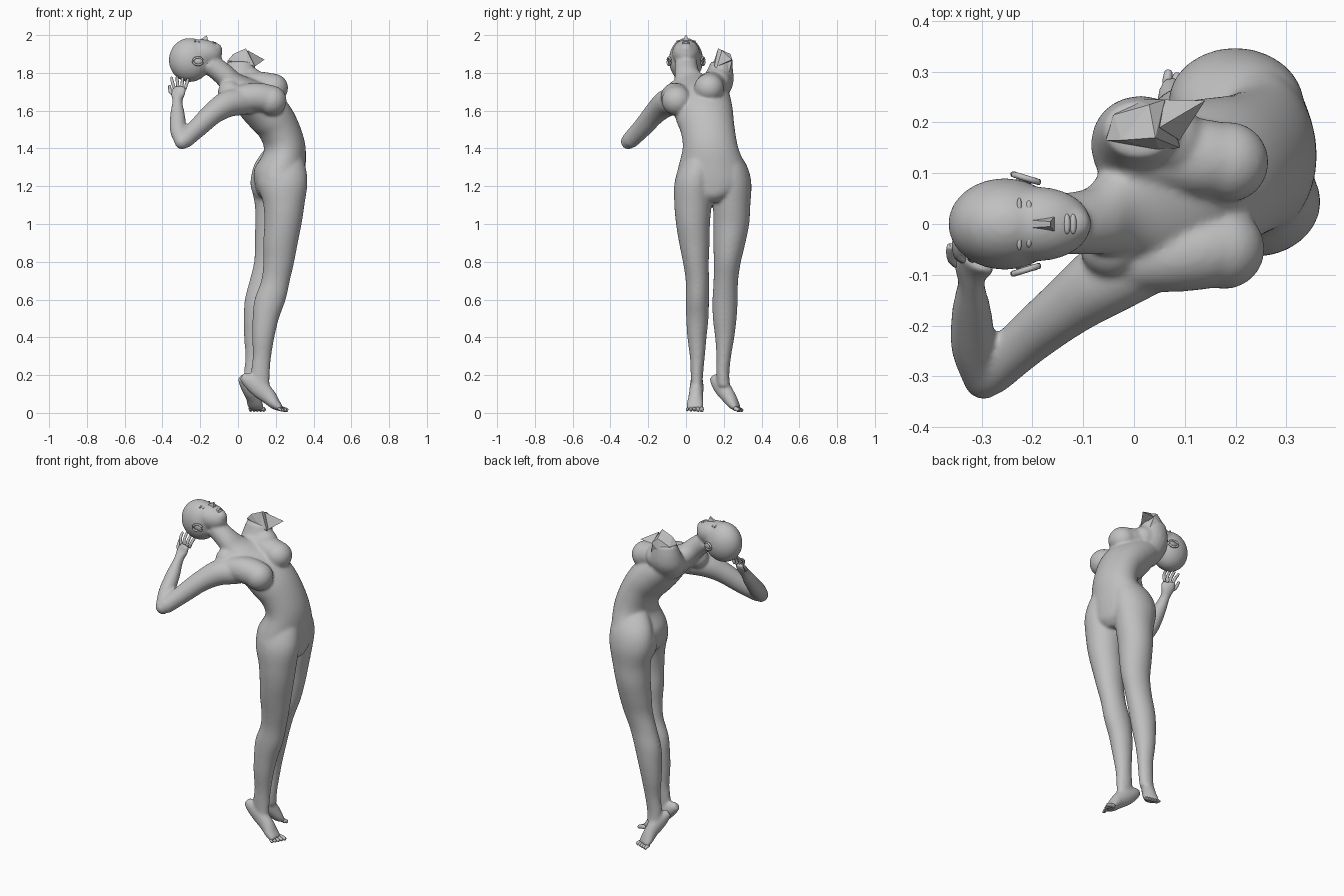
import bpy, bmesh, math
from mathutils import Vector, Matrix

grey = bpy.data.materials.new("stone_grey")
grey.diffuse_color = (0.53, 0.53, 0.53, 1)


def catmull(p, q, r, s, t):
    return [0.5 * (2 * b + (c - a) * t + (2 * a - 5 * b + 4 * c - d) * t * t
            + (3 * b - a - 3 * c + d) * t ** 3) for a, b, c, d in zip(p, q, r, s)]


def loft(bm, secs, n=20, steps=5):
    """Sections: x, y, z, half width, half depth [, backward lean, side roll]."""
    ext = [secs[0]] + list(secs) + [secs[-1]]
    pts = [catmull(*ext[i:i + 4], k / steps) for i in range(len(secs) - 1) for k in range(steps)]
    pts.append(list(secs[-1]))
    rings = []
    for i, p in enumerate(pts):
        c = Vector(p[:3])
        if len(p) == 7:
            lean, roll = math.radians(p[5]), math.radians(p[6])
            depth = Vector((math.cos(lean), 0, math.sin(lean)))
            side = Vector((0, math.cos(roll), math.sin(roll)))
            side = (side - depth * side.dot(depth)).normalized()
        else:
            tan = Vector(pts[min(i + 1, len(pts) - 1)][:3]) - Vector(pts[max(i - 1, 0)][:3])
            side = tan.cross(Vector((0.01, 0.02, 1))).normalized()
            depth = side.cross(tan).normalized()
        ring = []
        for k in range(n):
            a = 2 * math.pi * k / n
            ring.append(bm.verts.new(c + side * p[3] * math.cos(a) + depth * p[4] * math.sin(a)))
        rings.append(ring)
    faces = [bm.faces.new(rings[0][::-1]), bm.faces.new(rings[-1])]
    for r, s in zip(rings, rings[1:]):
        for k in range(n):
            m = (k + 1) % n
            faces.append(bm.faces.new((r[k], r[m], s[m], s[k])))
    bmesh.ops.recalc_face_normals(bm, faces=faces)


def ball(bm, c, r, tilt=0):
    r = (r, r, r) if isinstance(r, (int, float)) else r
    bmesh.ops.create_uvsphere(bm, u_segments=24, v_segments=14, radius=1,
        matrix=Matrix.Translation(c) @ Matrix.Rotation(math.radians(tilt), 4, 'Y') @ Matrix.Diagonal((*r, 1)))


def hull(bm, pts):
    vs = [bm.verts.new(p) for p in pts]
    bmesh.ops.convex_hull(bm, input=vs)


def finish(name, bm, smooth=True):
    me = bpy.data.meshes.new(name)
    for f in bm.faces:
        f.smooth = smooth
    bm.to_mesh(me)
    bm.free()
    me.materials.append(grey)
    ob = bpy.data.objects.new(name, me)
    bpy.context.collection.objects.link(ob)
    return ob


def digits(name, fingers):
    bm = bmesh.new()
    for a, b, c, r in fingers:
        loft(bm, [(*a, r, r), (*b, r, r), (*c, r * .8, r * .8),
                  (*(Vector(c) * 1.12 - Vector(b) * .12), r * .3, r * .3)], n=8, steps=3)
    finish(name, bm)


body = bmesh.new()
# torso and neck, arched back and leaning to one side
loft(body, [
    (.235, .14, 1.115, .05, .07, 0, 0), (.225, .14, 1.15, .12, .115, 0, 0),
    (.22, .14, 1.21, .194, .132, 0, 0), (.222, .14, 1.29, .184, .136, 0, 0),
    (.247, .13, 1.40, .148, .111, 8, 0), (.217, .115, 1.50, .143, .11, 20, 8),
    (.162, .098, 1.58, .154, .117, 38, 18), (.09, .08, 1.65, .158, .11, 50, 25),
    (.03, .06, 1.695, .152, .087, 56, 27), (-.03, .03, 1.745, .094, .064, 50, 15),
    (-.08, .006, 1.795, .067, .059, 45, 5), (-.15, 0, 1.85, .06, .057, 45, 0)], n=32)
# slopes from the neck to the shoulders
ball(body, (-.045, -.045, 1.7), .062)
ball(body, (.07, .165, 1.755), .072)
# chest, running from each shoulder forward
loft(body, [(-.03, -.075, 1.665, .06, .06), (.07, -.062, 1.672, .073, .075),
            (.13, -.052, 1.668, .078, .077), (.175, -.046, 1.657, .074, .076)])
ball(body, (.178, -.049, 1.653), (.08, .08, .08))
loft(body, [(-.02, .14, 1.75, .07, .06), (.07, .137, 1.735, .075, .07),
            (.13, .13, 1.733, .078, .073), (.18, .124, 1.724, .074, .072)])
ball(body, (.186, .122, 1.72), (.08, .08, .077))
# seat
ball(body, (.165, .215, 1.22), (.1, .1, .12))
ball(body, (.2, .06, 1.22), (.1, .1, .12))
# legs
near_leg = [(.24, .085, 1.42, .06, .075), (.24, .065, 1.32, .09, .114), (.238, .043, 1.22, .104, .13),
            (.243, .037, 1.1, .099, .109), (.238, .037, 1.0, .09, .099),
            (.225, .044, .9, .081, .092), (.216, .052, .8, .069, .082), (.199, .06, .7, .062, .076),
            (.17, .06, .6, .062, .083), (.147, .06, .5, .059, .07), (.134, .058, .4, .051, .059),
            (.127, .06, .3, .04, .049), (.119, .058, .22, .034, .05), (.12, .057, .14, .03, .048)]
far_leg = [(.235, .18, 1.42, .06, .075), (.21, .225, 1.32, .092, .122), (.2, .242, 1.22, .104, .132),
           (.2, .242, 1.1, .099, .111), (.191, .24, 1.0, .095, .1), (.183, .23, .9, .085, .094),
           (.171, .219, .8, .072, .086), (.142, .211, .7, .065, .081),
           (.115, .207, .6, .067, .079), (.1, .205, .5, .063, .07), (.09, .205, .4, .051, .058),
           (.086, .2, .3, .039, .047), (.077, .195, .21, .035, .045), (.076, .2, .14, .033, .041)]
for leg in (near_leg, far_leg):
    loft(body, [s + (0, 0) for s in leg], n=24)
# raised-heel feet
loft(body, [(.02, .057, .195, .022, .022), (.055, .057, .172, .033, .039), (.11, .056, .132, .037, .05),
            (.16, .052, .088, .039, .043), (.195, .048, .048, .045, .031), (.228, .046, .022, .044, .017)])
loft(body, [(.016, .142, .188, .022, .022), (.038, .164, .165, .033, .039), (.062, .197, .125, .037, .046),
            (.08, .227, .084, .039, .039), (.09, .251, .047, .044, .03), (.098, .273, .022, .043, .017)])
# bent arm
loft(body, [(.1, -.02, 1.655, .06, .06), (.03, -.06, 1.65, .075, .072), (-.05, -.105, 1.638, .074, .072),
            (-.13, -.163, 1.588, .06, .06), (-.21, -.228, 1.513, .051, .053), (-.287, -.299, 1.44, .044, .046)])
ball(body, (-.296, -.305, 1.436), .041)
loft(body, [(-.298, -.305, 1.44, .039, .039), (-.316, -.24, 1.50, .045, .045), (-.32, -.17, 1.58, .039, .039),
            (-.321, -.115, 1.65, .027, .029), (-.317, -.085, 1.69, .041, .022), (-.31, -.07, 1.725, .042, .018)])
# raised shoulder
loft(body, [(.05, .12, 1.66, .09, .09, 20, 0), (.02, .147, 1.73, .1, .104, 10, 0),
            (.012, .175, 1.79, .077, .09, 0, 0), (.012, .187, 1.86, .055, .07, 0, 0)])
# head
ball(body, (-.255, 0, 1.868), (.112, .091, .117))
ball(body, (-.19, 0, 1.905), (.107, .074, .073), 4)
ball(body, (-.117, 0, 1.925), (.034, .036, .034))
torso = finish("body", body)
rm = torso.modifiers.new("blend", 'REMESH')
rm.mode = 'VOXEL'
rm.voxel_size = .007
rm.use_smooth_shade = True
sm = torso.modifiers.new("soften", 'SMOOTH')
sm.factor = .5
sm.iterations = 16

# broken edge of the raised shoulder
bm = bmesh.new()
hull(bm, [(-.055, .165, 1.865), (-.025, .165, 1.9), (.042, .17, 1.93), (.05, .145, 1.85), (-.04, .215, 1.86),
          (.0, .245, 1.82), (.03, .235, 1.9), (.06, .245, 1.87), (.09, .15, 1.835), (.08, .22, 1.77),
          (-.05, .21, 1.78)])
hull(bm, [(.05, .19, 1.92), (.06, .245, 1.865), (.14, .243, 1.87), (.09, .165, 1.835), (.05, .2, 1.85)])
finish("shoulder_break", bm, False)

# fingers and thumb
digits("fingers", [((-.335 + .018 * i, -.07, 1.715), (-.347 + .026 * i, -.062, 1.75),
                    (-.352 + .029 * i, -.035, 1.778 - .004 * abs(i - 1)), .0085) for i in range(4)]
       + [((-.335, -.085, 1.68), (-.358, -.07, 1.70), (-.362, -.045, 1.73), .0095)])
# toes
digits("near_toes", [((.215, .082 - .018 * i, .022), (.24 - .005 * i, .083 - .019 * i, .02),
                      (.262 - .008 * i, .083 - .019 * i, .013), .0125 - .0012 * i) for i in range(5)])
digits("far_toes", [((.065 + .016 * i, .268 - .003 * i, .022), (.066 + .017 * i, .285 - .004 * i, .02),
                     (.068 + .018 * i, .300 - .006 * i, .012), .0095 + .0005 * i) for i in range(5)])

# facial features
bm = bmesh.new()
hull(bm, [(-.215, -.008, 1.968), (-.215, .008, 1.968), (-.165, -.005, 1.998), (-.165, .005, 1.998),
          (-.155, -.016, 1.965), (-.155, .016, 1.965), (-.2, -.012, 1.96), (-.2, .012, 1.96)])
finish("nose", bm, False)
bm = bmesh.new()
for x, z in ((-.132, 1.961), (-.12, 1.956)):
    ball(bm, (x, 0, z), (.007, .02, .007), 20)
finish("lips", bm)
for s, label in ((-1, "near"), (1, "far")):
    bm = bmesh.new()
    ball(bm, (-.207, s * .031, 1.962), (.007, .015, .008))
    ball(bm, (-.226, s * .034, 1.967), (.005, .018, .006))
    finish(label + "_eye_and_brow", bm)
    bm = bmesh.new()
    ring = [(-.212 + .026 * math.cos(a), s * (.09 - .008 * math.cos(a)), 1.862 + .02 * math.sin(a), .006, .006)
            for a in [math.pi * (.1 + .225 * k) for k in range(9)]]
    loft(bm, ring, n=8, steps=2)
    ball(bm, (-.21, s * .086, 1.862), (.024, .007, .017))
    finish(label + "_ear", bm)
